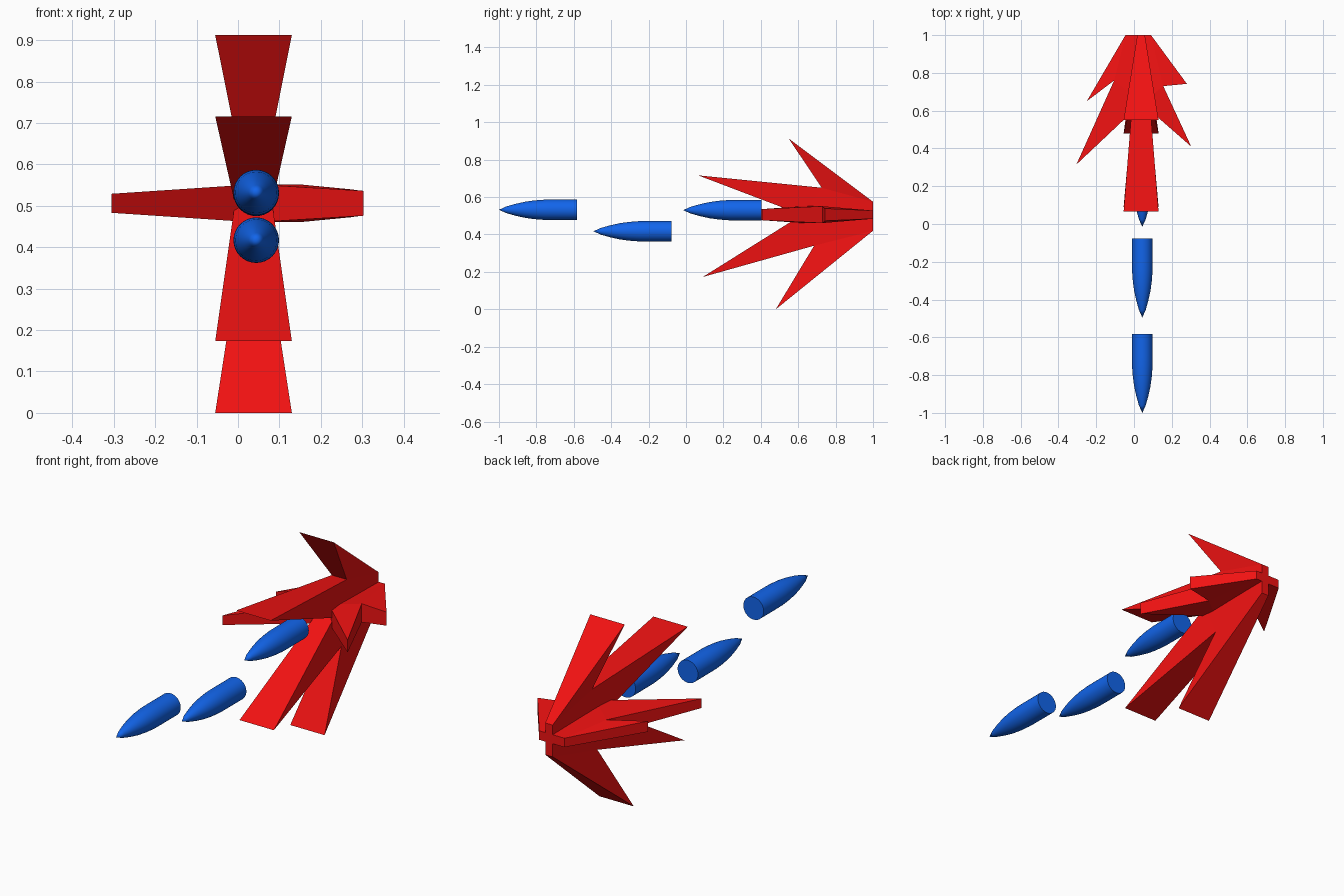
import bpy, bmesh, math
from mathutils import Vector

if "Cube" in bpy.data.objects:
    bpy.data.objects.remove(bpy.data.objects["Cube"])


def material(name, color):
    m = bpy.data.materials.new(name)
    m.diffuse_color = (*color, 1)
    m.use_nodes = True
    m.node_tree.nodes["Principled BSDF"].inputs["Base Color"].default_value = m.diffuse_color
    return m


red = material("flame_red", (0.88, 0.006, 0.006))
blue = material("bullet_blue", (0.006, 0.13, 0.83))


def add_object(name, bm, mat):
    bmesh.ops.recalc_face_normals(bm, faces=bm.faces)
    me = bpy.data.meshes.new(name)
    bm.to_mesh(me)
    bm.free()
    me.materials.append(mat)
    ob = bpy.data.objects.new(name, me)
    bpy.context.collection.objects.link(ob)
    return ob


def flash(name, outline, place):
    """Star-shaped slab: outline of (y, across, half thickness), 9 points.
    Order: back, outer tip, notch, inner tip, junction, then back along the other side."""
    bm = bmesh.new()
    n = len(outline)
    sides = [[bm.verts.new(place(y, a, s * t)) for y, a, t in outline] for s in (-1, 1)]
    for v in sides:
        for tri in ((0, 1, 2), (0, 2, 4), (2, 3, 4), (0, 4, 8), (8, 4, 6), (4, 5, 6), (8, 6, 7)):
            bm.faces.new([v[i] for i in tri])
    for i in range(n):
        j = (i + 1) % n
        bm.faces.new((sides[0][i], sides[0][j], sides[1][j], sides[1][i]))
    return add_object(name, bm, red)


# Muzzle flash: upright star, wide at its tips
flash("upright_flash", [
    (1.0, 0.575, 0.02), (0.55, 0.912, 0.0925), (0.725, 0.65, 0.04), (0.065, 0.716, 0.0925),
    (0.62, 0.505, 0.045),
    (0.09, 0.173, 0.0925), (0.685, 0.34, 0.04), (0.48, 0.0, 0.0925), (1.0, 0.42, 0.02)],
    lambda y, z, t: Vector((0.0375 + t, y, z)))

# Muzzle flash: level star, thinner at its tips
flash("level_flash", [
    (1.0, -0.045, 0.022), (0.65, -0.25, 0.026), (0.76, -0.105, 0.036), (0.315, -0.305, 0.023),
    (0.64, 0.04, 0.046),
    (0.41, 0.303, 0.03), (0.73, 0.155, 0.045), (0.742, 0.28, 0.033), (1.0, 0.09, 0.022)],
    lambda y, x, t: Vector((x, y, 0.506 + t)))

# Bullets: pointed profile (distance from tip, radius) spun about its axis
PROFILE = [(0, 0), (0.04, 0.018), (0.09, 0.032), (0.14, 0.043), (0.19, 0.050),
           (0.25, 0.0545), (0.30, 0.055), (0.418, 0.055), (0.418, 0)]


def bullet(name, tip_y, z):
    bm = bmesh.new()
    vs = [bm.verts.new((r, d, 0)) for d, r in PROFILE]
    edges = [bm.edges.new(p) for p in zip(vs, vs[1:])]
    bmesh.ops.spin(bm, geom=vs + edges, cent=(0, 0, 0), axis=(0, 1, 0),
                   angle=2 * math.pi, steps=32, use_duplicate=False)
    bmesh.ops.remove_doubles(bm, verts=bm.verts, dist=1e-4)
    ob = add_object(name, bm, blue)
    ob.location = (0.044, tip_y, z)
    bpy.ops.object.select_all(action='DESELECT')
    ob.select_set(True)
    bpy.context.view_layer.objects.active = ob
    bpy.ops.object.shade_smooth_by_angle(angle=math.radians(35))


for label, tip_y, z in (("front", -1.0, 0.532), ("middle", -0.495, 0.417), ("rear", -0.015, 0.53)):
    bullet(label + "_bullet", tip_y, z)
